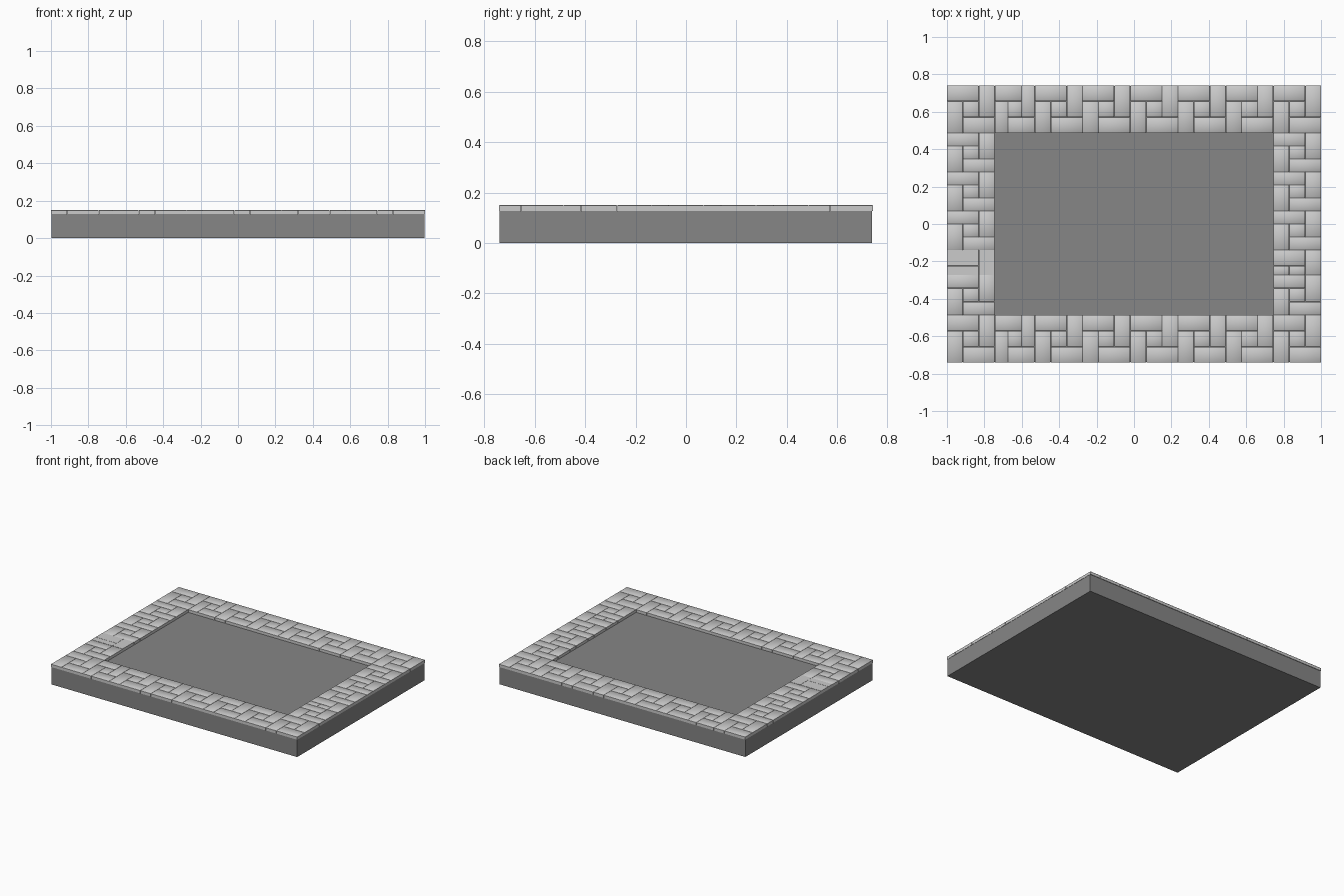
import bpy, bmesh
from mathutils import Matrix, Vector

if "Cube" in bpy.data.objects:
    bpy.data.objects.remove(bpy.data.objects["Cube"])

HX, HY = 1.0, 0.741      # outer half sizes
W = 0.255                # width of the paved border
Z0, Z1 = 0.128, 0.15     # paver bottom and top
GAP = 0.0016


def add_box(bm, x0, x1, y0, y1, z0, z1):
    m = Matrix.Translation(Vector(((x0 + x1) / 2, (y0 + y1) / 2, (z0 + z1) / 2)))
    bmesh.ops.create_cube(bm, size=1, matrix=m @ Matrix.Diagonal((x1 - x0, y1 - y0, z1 - z0, 1)))


def finish(bm, name):
    me = bpy.data.meshes.new(name)
    bm.to_mesh(me)
    bm.free()
    ob = bpy.data.objects.new(name, me)
    bpy.context.collection.objects.link(ob)
    return ob


# Pinwheel of four long pavers around a square one, in thirds of a tile
PINWHEEL = [(0, 2, 2, 3), (2, 3, 1, 3), (1, 3, 0, 1), (0, 1, 0, 2), (1, 2, 1, 2)]


def add_tile(bm, x0, y0, w, h, cut=None):
    for a, b, c, d in PINWHEEL:
        bx0, bx1 = x0 + a * w / 3, x0 + b * w / 3
        by0, by1 = y0 + c * h / 3, y0 + d * h / 3
        if cut is not None:
            by0 = max(by0, cut)
            if by1 - by0 < 0.012:
                continue
        # gaps only on inner sides; the outline of the slab stays flush
        bx0 += 0 if bx0 < -HX + 0.001 else GAP / 2
        bx1 -= 0 if bx1 > HX - 0.001 else GAP / 2
        by0 += 0 if by0 < -HY + 0.001 else GAP / 2
        by1 -= 0 if by1 > HY - 0.001 else GAP / 2
        add_box(bm, bx0, bx1, by0, by1, Z0, Z1)


def finish_pavers(bm, name):
    # soften the top rims only, leaving flat sides
    rims = [e for e in bm.edges if all(v.co.z > Z1 - 1e-4 for v in e.verts)]
    bmesh.ops.bevel(bm, geom=rims, offset=0.0015, segments=1, affect='EDGES')
    for f in bm.faces:
        f.normal_update()
        f.smooth = f.normal.z > 0.3
    return finish(bm, name)


# Solid dark slab
bm = bmesh.new()
add_box(bm, -HX + 0.002, HX - 0.002, -HY + 0.002, HY - 0.004, 0, Z0)
slab = finish(bm, "base_slab")
dark = bpy.data.materials.new("dark_stone")
dark.diffuse_color = (0.24, 0.24, 0.24, 1)
dark.use_nodes = True
dark.node_tree.nodes["Principled BSDF"].inputs["Base Color"].default_value = dark.diffuse_color
slab.data.materials.append(dark)

# Front and back borders: corner, one squeezed tile, five full tiles, corner
inner = HX - W
first = 2 * inner - 5 * W
for name, y in (("front_pavers", -HY), ("back_pavers", HY - W)):
    bm = bmesh.new()
    add_tile(bm, -HX, y, W, W)
    add_tile(bm, -inner, y, first, W)
    for i in range(5):
        add_tile(bm, -inner + first + i * W, y, W, W)
    add_tile(bm, inner, y, W, W)
    finish_pavers(bm, name)

# Left and right borders: squeezed tiles with a cropped filler
iy = HY - W
fill0, fill1 = -0.273, -0.139
step = (iy - fill1) / 3
for name, x in (("left_pavers", -HX), ("right_pavers", inner)):
    bm = bmesh.new()
    add_tile(bm, x, -iy, W, fill0 + iy)
    for i in range(3):
        add_tile(bm, x, fill1 + i * step, W, step)
    if x > 0:
        add_tile(bm, x, fill1 - W, W, W, cut=fill0)
    finish_pavers(bm, name)

# Plain flat filler pavers on the left border
bm = bmesh.new()
g = GAP / 2
xm, ym = -HX + W * 2 / 3, fill1 - W / 3
add_box(bm, -HX, xm - g, ym + g, fill1 - g, Z0, Z1)
add_box(bm, -HX, xm - g, fill0 + g, ym - g, Z0, Z1)
add_box(bm, xm + g, -inner - g, fill0 + g, fill1 - g, Z0, Z1)
finish(bm, "left_filler_pavers")
